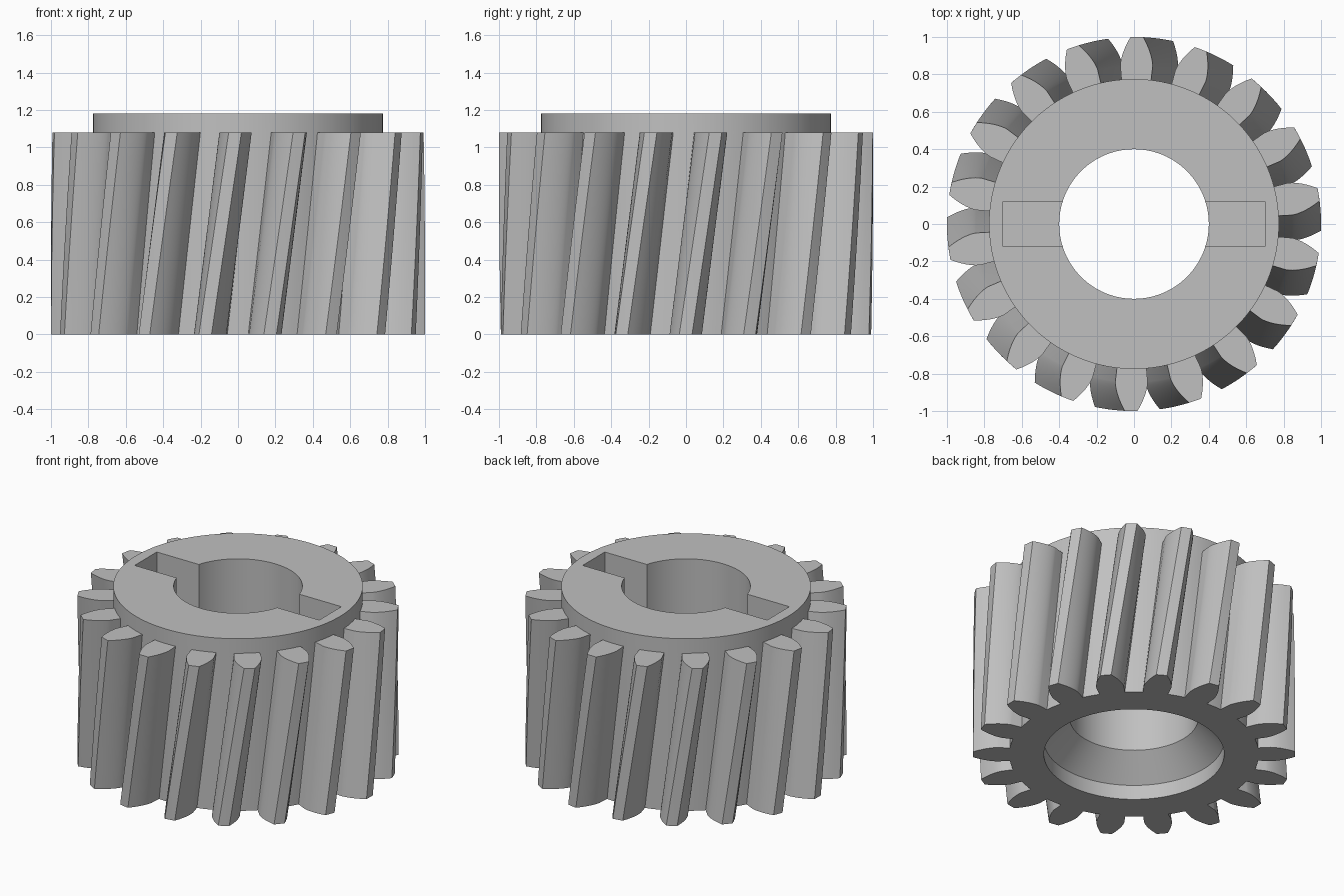
import bpy, bmesh
from math import sin, cos, tan, acos, radians, pi, sqrt

old = bpy.data.objects.get("Cube")
if old:
    bpy.data.objects.remove(old, do_unlink=True)

# Gear dimensions
TEETH, MODULE = 18, 0.1
PITCH, TIP, ROOT = 0.9, 1.0, 0.775
PRESSURE = radians(20)
BASE = PITCH * cos(PRESSURE)
GEAR_TOP, HUB_TOP = 1.08, 1.18
PHASE, TWIST = radians(89.1), radians(9.2)
LEVELS = 8

steel = bpy.data.materials.new("steel_grey")
steel.use_nodes = True
colour = (0.53, 0.53, 0.53, 1)
steel.diffuse_color = colour
bsdf = next(n for n in steel.node_tree.nodes if n.type == "BSDF_PRINCIPLED")
bsdf.inputs["Base Color"].default_value = colour


def involute(angle):
    return tan(angle) - angle


def half_angle(r):
    """Half the angular thickness of a tooth at radius r."""
    a = acos(min(1, BASE / max(r, BASE)))
    return pi / (2 * TEETH) + involute(PRESSURE) - involute(a)


def gear_outline():
    """Polar points (radius, angle) around the whole gear."""
    steps = 8
    radii = [ROOT] + [BASE + (TIP - BASE) * (i / steps) ** 1.5 for i in range(steps + 1)]
    flank = [(r, half_angle(r)) for r in radii]
    tooth = [(r, -a) for r, a in flank] + [(TIP, 0)] + flank[::-1]
    pitch_angle = 2 * pi / TEETH
    gap = pitch_angle - 2 * flank[0][1]
    tooth += [(ROOT, flank[0][1] + gap * i / 4) for i in (1, 2, 3)]
    return [(r, a + k * pitch_angle) for k in range(TEETH) for r, a in tooth]


def loft(name, rings):
    """Closed solid through rings of polar points, given as (points, z, turn)."""
    bm = bmesh.new()
    loops = [[bm.verts.new((r * cos(a + turn), r * sin(a + turn), z)) for r, a in points]
             for points, z, turn in rings]
    for low, high in zip(loops, loops[1:]):
        for i in range(len(low)):
            j = (i + 1) % len(low)
            bm.faces.new((low[i], low[j], high[j], high[i]))
    bm.faces.new(loops[0][::-1])
    bm.faces.new(loops[-1])
    bmesh.ops.remove_doubles(bm, verts=bm.verts, dist=0.0001)
    bmesh.ops.recalc_face_normals(bm, faces=bm.faces)
    mesh = bpy.data.meshes.new(name)
    bm.to_mesh(mesh)
    bm.free()
    ob = bpy.data.objects.new(name, mesh)
    bpy.context.collection.objects.link(ob)
    mesh.materials.append(steel)
    return ob


# Helical teeth, with the round collar rising from the root circle
outline = gear_outline()
collar = [(ROOT, a) for r, a in outline]
rings = [(outline, GEAR_TOP * i / LEVELS, PHASE + TWIST * (i / LEVELS - 1))
         for i in range(LEVELS + 1)]
rings += [(collar, GEAR_TOP, PHASE), (collar, HUB_TOP, PHASE)]
gear = loft("helical_gear", rings)

# Bore with a cylindrical counterbore and cone underneath
circle = [2 * pi * i / 96 for i in range(96)]
profile = [(0.56, -0.1), (0.56, 0.1), (0.4, 0.26), (0.4, 1.4)]
bore = loft("bore_cutter", [([(r, a) for a in circle], z, 0) for r, z in profile])

# Cross slot in the top
half_length, half_width = 0.7, 0.12
corner = sqrt(half_length ** 2 + half_width ** 2)
tilt = acos(half_length / corner)
box = [(corner, a) for a in (tilt, pi - tilt, pi + tilt, -tilt)]
slot = loft("slot_cutter", [(box, 0.68, 0), (box, 1.4, 0)])

for cutter in (bore, slot):
    cutter.hide_render = True
    mod = gear.modifiers.new(cutter.name, "BOOLEAN")
    mod.operation = "DIFFERENCE"
    mod.solver = "EXACT"
    mod.object = cutter

bpy.ops.object.select_all(action="DESELECT")
gear.select_set(True)
bpy.context.view_layer.objects.active = gear
for name in [m.name for m in gear.modifiers]:
    bpy.ops.object.modifier_apply(modifier=name)
for cutter in (bore, slot):
    bpy.data.objects.remove(cutter, do_unlink=True)
bpy.ops.object.shade_smooth_by_angle(angle=radians(30))
